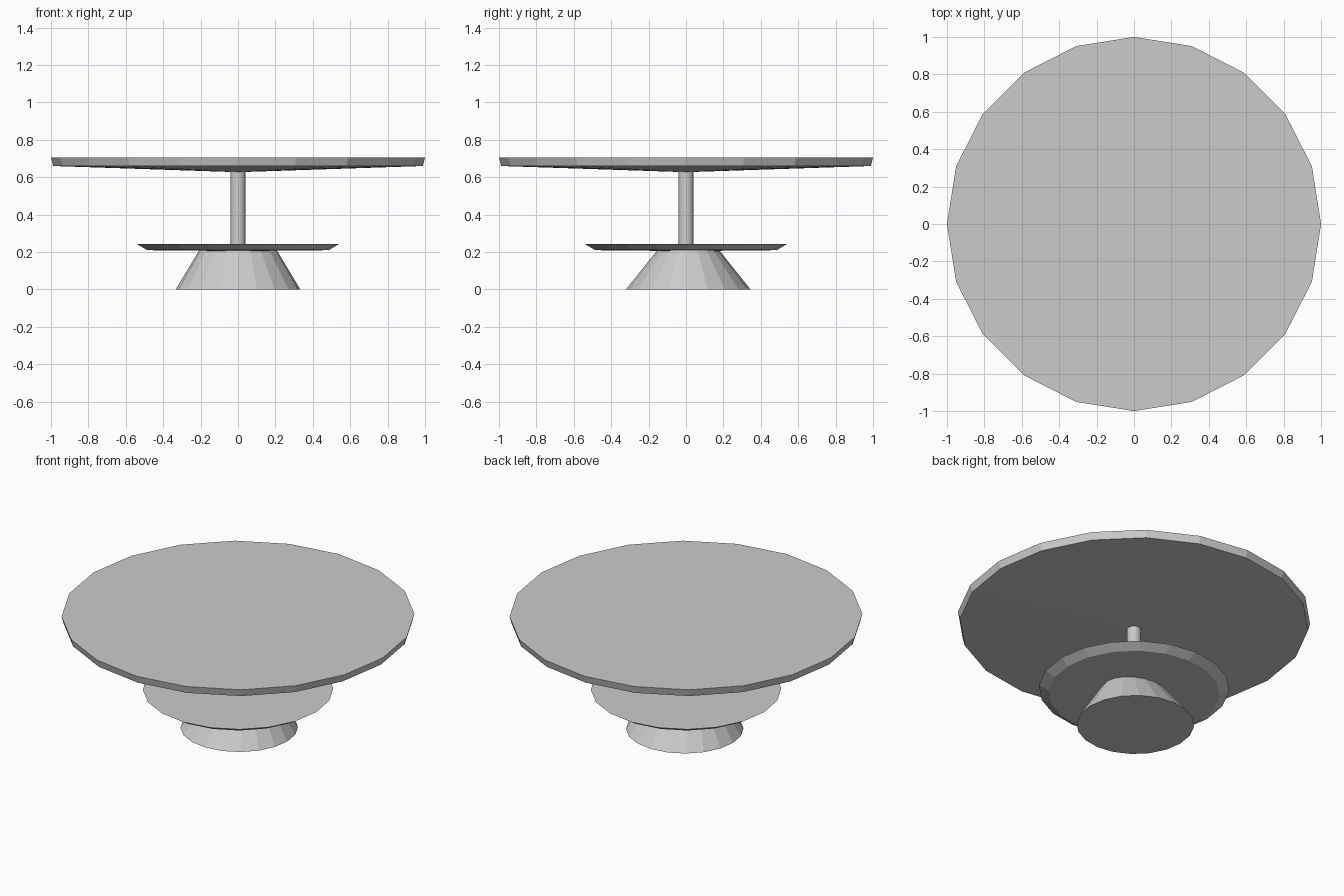
import bpy, bmesh
from math import cos, sin, pi

if "Cube" in bpy.data.objects:
    bpy.data.objects.remove(bpy.data.objects["Cube"])

SIDES = 20


def stack(name, rings, bottom_tip=None, sides=SIDES):
    """Loft rings (rx, ry, y offset, z); cap the top, and cap or point the bottom."""
    bm = bmesh.new()
    loops = [[bm.verts.new((rx * cos(2 * pi * i / sides),
                            oy + ry * sin(2 * pi * i / sides), z))
              for i in range(sides)] for rx, ry, oy, z in rings]
    for low, high in zip(loops, loops[1:]):
        for i in range(sides):
            j = (i + 1) % sides
            bm.faces.new((low[i], low[j], high[j], high[i]))
    bm.faces.new(loops[-1])
    if bottom_tip is None:
        bm.faces.new(loops[0][::-1])
    else:
        tip = bm.verts.new((0, 0, bottom_tip))
        for i in range(sides):
            bm.faces.new((tip, loops[0][(i + 1) % sides], loops[0][i]))
    bmesh.ops.recalc_face_normals(bm, faces=bm.faces)
    mesh = bpy.data.meshes.new(name)
    bm.to_mesh(mesh)
    bm.free()
    obj = bpy.data.objects.new(name, mesh)
    bpy.context.collection.objects.link(obj)
    return obj


# Flared foot, round at the floor and oval at the top
stack("base", [(0.333, 0.333, 0.012, 0.0), (0.207, 0.165, 0.012, 0.21)])

# Small lower shelf with bevelled rim
stack("lower_shelf", [(0.485, 0.485, 0, 0.21), (0.54, 0.54, 0, 0.243)], 0.205)

# Central pole
stack("pole", [(0.039, 0.039, 0, 0.22), (0.039, 0.039, 0, 0.65)])

# Large table top with shallow conical underside
stack("table_top", [(0.988, 0.988, 0, 0.66), (1.0, 1.0, 0, 0.705)], 0.627)
